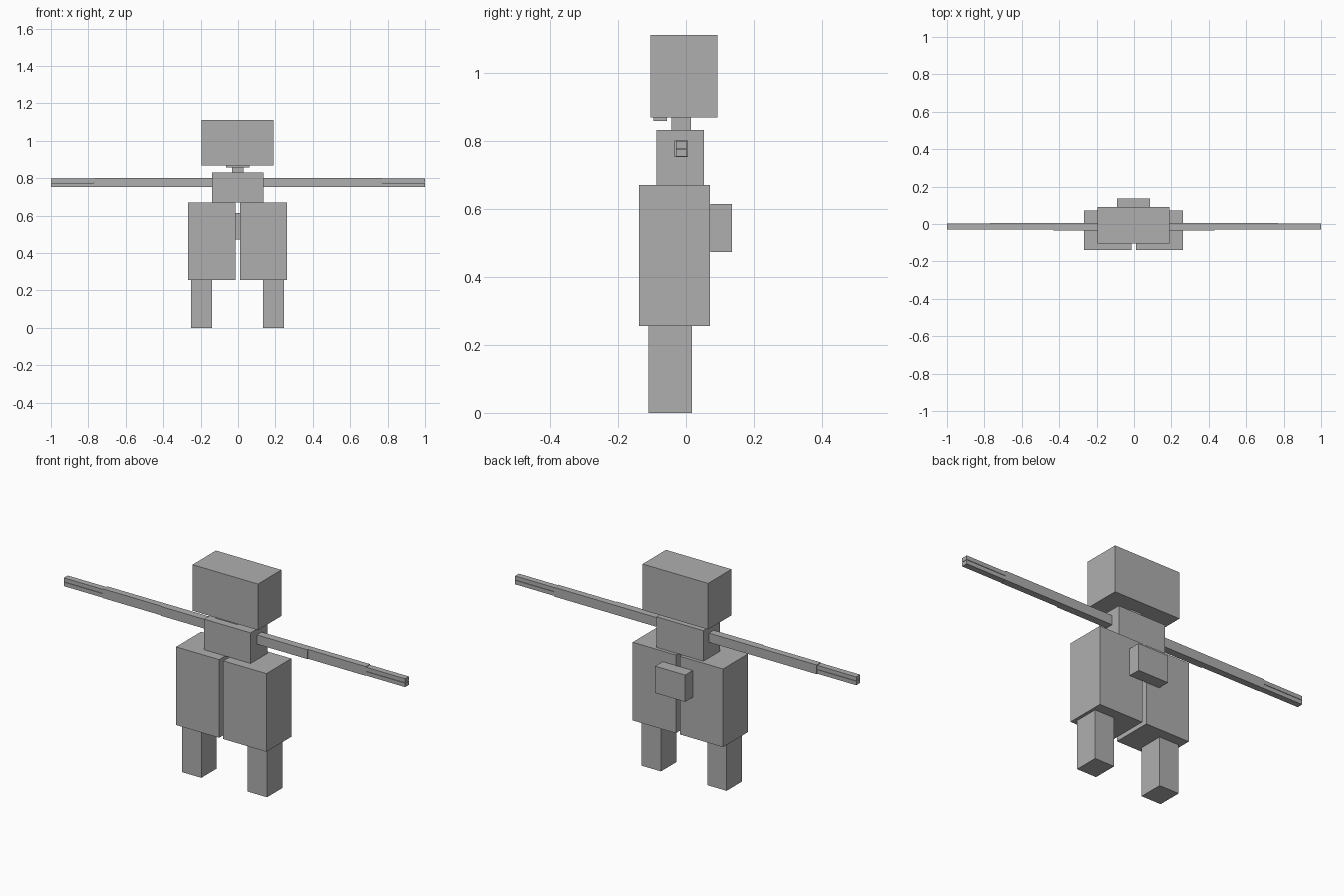
import bpy

if "Cube" in bpy.data.objects:
    bpy.data.objects.remove(bpy.data.objects["Cube"])

grey = bpy.data.materials.new("plain grey")
grey.diffuse_color = (0.43, 0.43, 0.43, 1)
grey.use_nodes = True
grey.node_tree.nodes["Principled BSDF"].inputs["Base Color"].default_value = grey.diffuse_color


def box(name, x, y, z):
    """Axis-aligned box from (min, max) ranges."""
    bpy.ops.mesh.primitive_cube_add(size=1, location=[(a + b) / 2 for a, b in (x, y, z)])
    ob = bpy.context.object
    ob.name = name
    ob.scale = [b - a for a, b in (x, y, z)]
    bpy.ops.object.transform_apply(location=False, rotation=False, scale=True)
    ob.data.materials.append(grey)


def pair(name, x, y, z, mid=0.0):
    """Matching boxes on both sides of the plane x = mid."""
    box(name + "_right", (mid + x[0], mid + x[1]), y, z)
    box(name + "_left", (mid - x[1], mid - x[0]), y, z)


# Head, jaw, neck and torso
box("head", (-0.194, 0.19), (-0.104, 0.092), (0.868, 1.112))
box("jaw", (-0.065, 0.061), (-0.095, -0.056), (0.858, 0.868))
box("neck", (-0.033, 0.029), (-0.042, 0.015), (0.832, 0.868))
box("torso", (-0.139, 0.135), (-0.087, 0.053), (0.67, 0.832))

# Box on the lower back
box("back_box", (-0.09, 0.086), (0.072, 0.135), (0.473, 0.615))

# Legs
pair("thigh", (0.012, 0.265), (-0.138, 0.071), (0.256, 0.67), -0.002)
pair("shin", (0.136, 0.249), (-0.11, 0.018), (0.0, 0.256), -0.002)

# Arms, with each hand split into two stacked fingers
pair("upper_arm", (0.13, 0.43), (-0.034, 0.006), (0.752, 0.801))
pair("forearm", (0.43, 0.77), (-0.029, 0.006), (0.752, 0.801))
pair("upper_finger", (0.77, 1.0), (-0.029, 0.003), (0.777, 0.798))
pair("lower_finger", (0.77, 1.0), (-0.029, 0.003), (0.754, 0.775))
